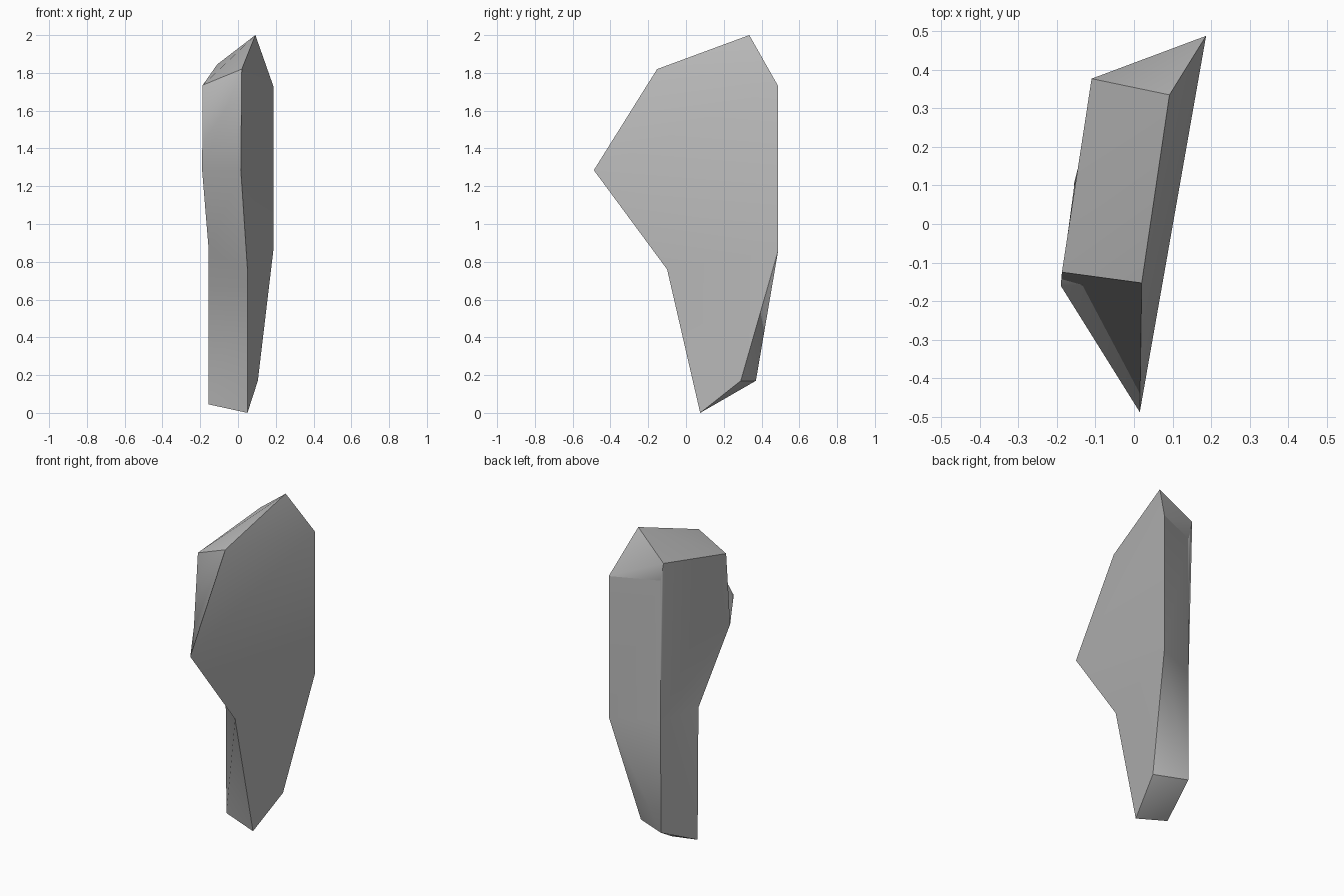
import bpy
import bmesh

cube = bpy.data.objects.get("Cube")
if cube:
    bpy.data.objects.remove(cube, do_unlink=True)

# Stone colour
stone = bpy.data.materials.new("stone grey")
stone.use_nodes = True
grey = (0.5, 0.5, 0.5, 1)
stone.diffuse_color = grey
stone.node_tree.nodes["Principled BSDF"].inputs["Base Color"].default_value = grey

# Outlines of the two broad sides, paired corner by corner from the front tip over the top
left_rim = [(0.015, -0.488, 1.285), (0.02, -0.153, 1.82), (0.092, 0.335, 2.0),
            (0.187, 0.488, 1.73), (0.187, 0.488, 0.86), (0.105, 0.29, 0.17),
            (0.05, 0.075, 0.0), (0.05, -0.10, 0.76)]
right_rim = [(-0.19, -0.16, 1.285), (-0.187, -0.125, 1.735), (-0.11, 0.377, 1.845),
             (-0.087, 0.372, 1.73), (-0.087, 0.372, 0.86), (-0.087, 0.37, 0.17),
             (-0.155, 0.108, 0.045), (-0.155, 0.10, 0.86)]
rounded_corners = {0, 4, 7}   # shading runs smoothly across these

bm = bmesh.new()
left = [bm.verts.new(p) for p in left_rim]
right = [bm.verts.new(p) for p in right_rim]
n = len(left)

# Narrow band joining the rims
for i in range(n):
    j = (i + 1) % n
    if i == 4:
        tris = [(left[i], left[j], right[j]), (left[i], right[j], right[i])]
    else:
        tris = [(left[i], left[j], right[i]), (left[j], right[j], right[i])]
    for tri in tris:
        bm.faces.new(tri)

# Left broad side, bulging slightly towards its middle
for corners in [(1, 2, 3), (0, 1, 3), (0, 3, 4), (0, 4, 7), (7, 4, 5), (7, 5, 6)]:
    bm.faces.new([left[c] for c in corners])

# Right broad side as a fan from the back edge
hub = 4
for k in range(1, n - 1):
    bm.faces.new([right[hub], right[(hub + k) % n], right[(hub + k + 1) % n]])

bmesh.ops.recalc_face_normals(bm, faces=bm.faces[:])
for face in bm.faces:
    face.smooth = True


def crease(a, b):
    edge = bm.edges.get((a, b))
    if edge:
        edge.smooth = False


# Hard edges along both rims and across the band at the sharp corners
for i in range(n):
    j = (i + 1) % n
    crease(left[i], left[j])
    crease(right[i], right[j])
    if i not in rounded_corners:
        crease(left[i], right[i])

mesh = bpy.data.meshes.new("rock_shard")
bm.to_mesh(mesh)
bm.free()
mesh.materials.append(stone)
shard = bpy.data.objects.new("rock_shard", mesh)
bpy.context.collection.objects.link(shard)
